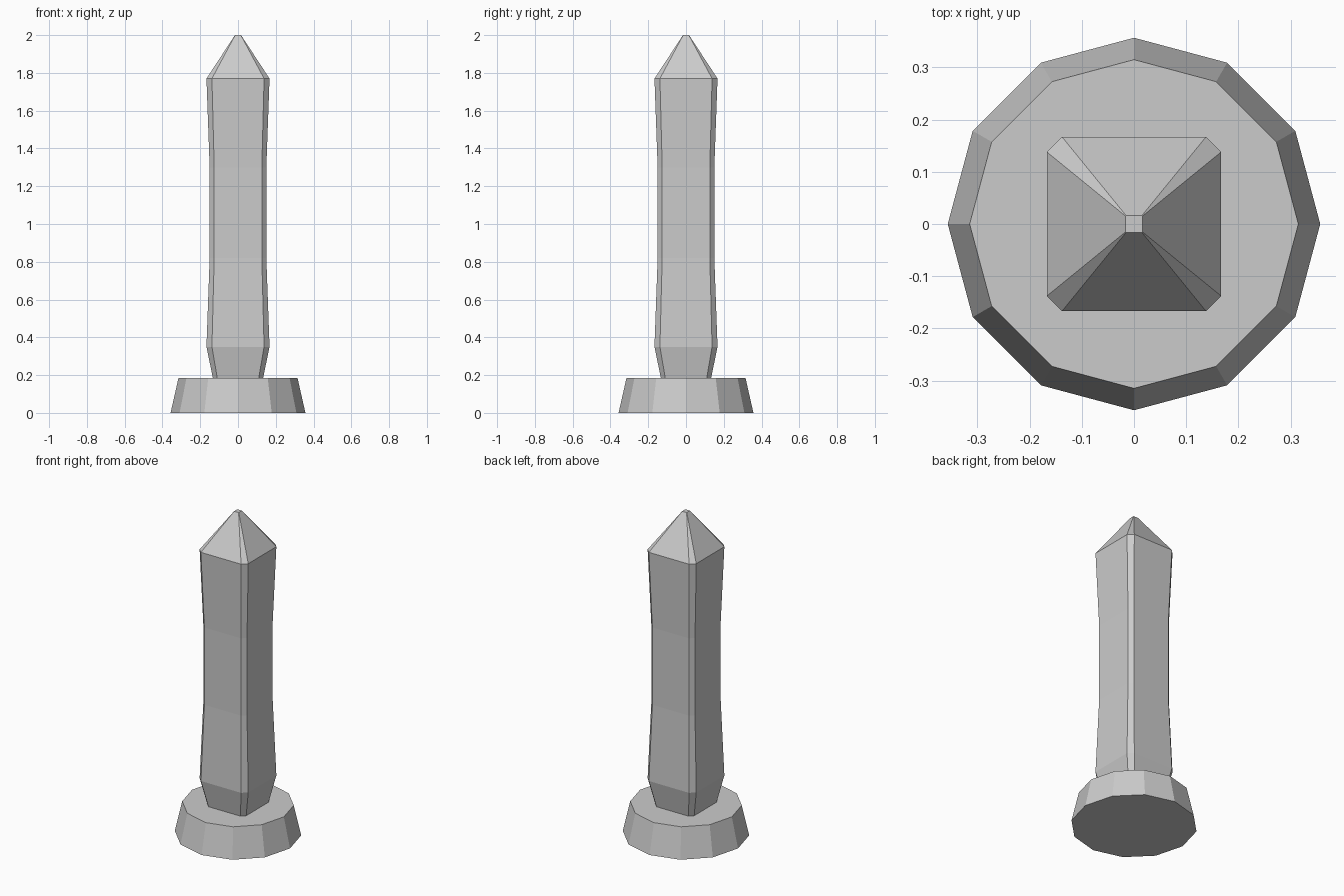
import bpy, bmesh
from math import cos, sin, pi

if "Cube" in bpy.data.objects:
    bpy.data.objects.remove(bpy.data.objects["Cube"])


def loft(name, rings):
    """Skin a stack of equal-sized closed rings and cap both ends."""
    bm = bmesh.new()
    loops = [[bm.verts.new(p) for p in ring] for ring in rings]
    n = len(loops[0])
    for a, b in zip(loops, loops[1:]):
        for i in range(n):
            j = (i + 1) % n
            bm.faces.new((a[i], a[j], b[j], b[i]))
    bm.faces.new(loops[0][::-1])
    bm.faces.new(loops[-1])
    mesh = bpy.data.meshes.new(name)
    bm.to_mesh(mesh)
    bm.free()
    obj = bpy.data.objects.new(name, mesh)
    bpy.context.collection.objects.link(obj)
    return obj


def round_ring(r, z, sides=12):
    return [(r * cos(2 * pi * i / sides), r * sin(2 * pi * i / sides), z)
            for i in range(sides)]


def chamfered_square(h, c, z):
    """Square of half width h with corners cut back by c."""
    k = h - c
    return [(h, -k, z), (h, k, z), (k, h, z), (-k, h, z),
            (-h, k, z), (-h, -k, z), (-k, -h, z), (k, -h, z)]


# Twelve-sided tapered foot
loft("round_base", [round_ring(0.357, 0), round_ring(0.315, 0.185)])

# Waisted square pillar with chamfered edges and pointed cap
profile = [(0.132, 0.023, 0.18), (0.167, 0.029, 0.35), (0.15, 0.024, 0.82),
           (0.15, 0.024, 1.30), (0.167, 0.029, 1.77), (0.016, 0.001, 2.0)]
loft("pillar", [chamfered_square(*p) for p in profile])
